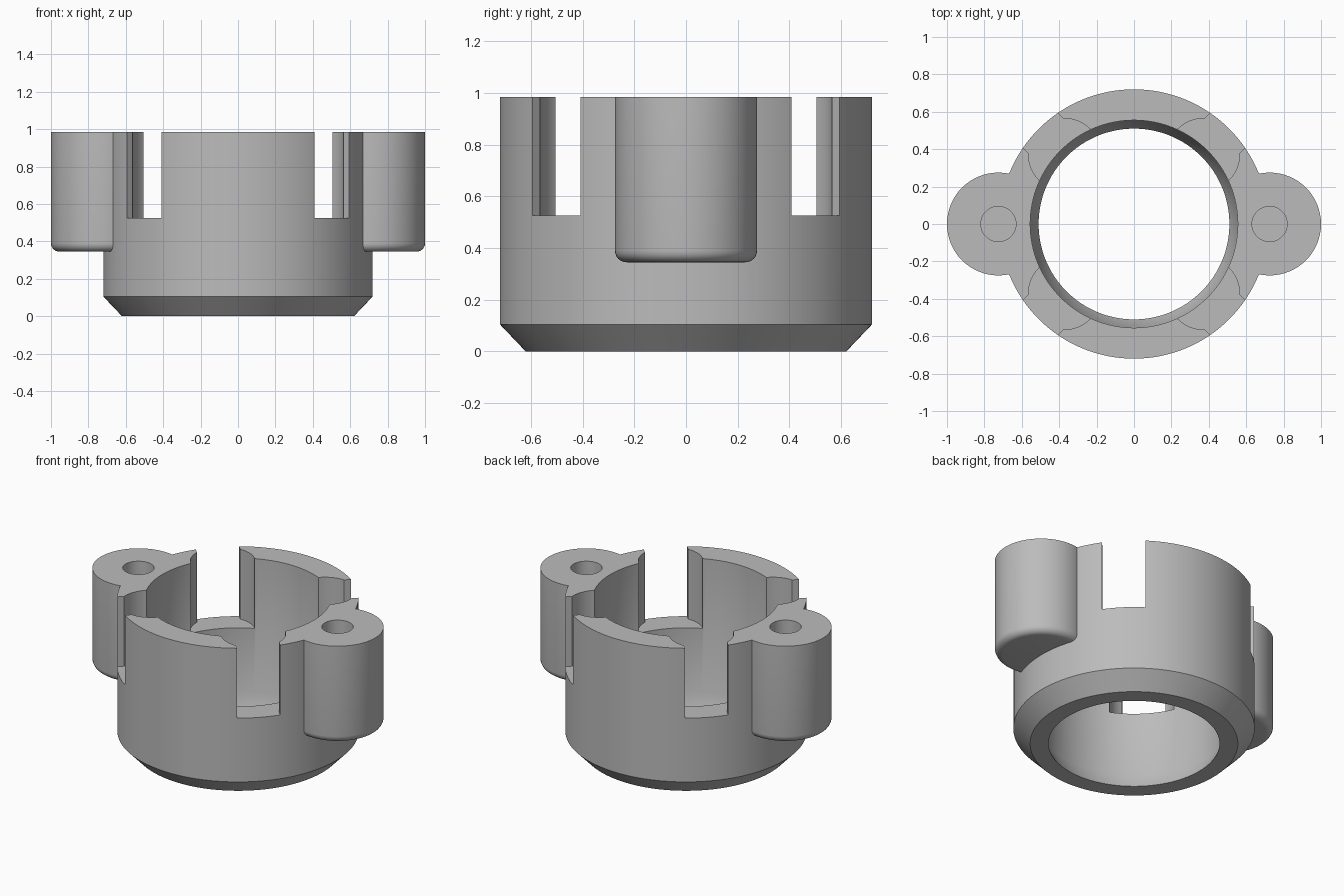
import bpy
import bmesh
import math
from mathutils import Matrix

old = bpy.data.objects.get("Cube")
if old:
    bpy.data.objects.remove(old, do_unlink=True)

TOP = 0.985
ABOVE = 1.2
SLOT_FLOOR = 0.525

grey = bpy.data.materials.new("plain_grey")
grey.use_nodes = True
colour = (0.5, 0.5, 0.5, 1)
grey.diffuse_color = colour
grey.node_tree.nodes["Principled BSDF"].inputs["Base Color"].default_value = colour


def finish(bm, name):
    bmesh.ops.recalc_face_normals(bm, faces=bm.faces)
    mesh = bpy.data.meshes.new(name)
    bm.to_mesh(mesh)
    bm.free()
    mesh.materials.append(grey)
    obj = bpy.data.objects.new(name, mesh)
    bpy.context.collection.objects.link(obj)
    return obj


def lathe(name, profile, centre=(0, 0), segments=64):
    """Solid of revolution from (radius, height) points, capped at both ends."""
    bm = bmesh.new()
    rings = []
    for r, z in profile:
        angles = [2 * math.pi * i / segments for i in range(segments)]
        rings.append([bm.verts.new((centre[0] + r * math.cos(a),
                                    centre[1] + r * math.sin(a), z)) for a in angles])
    for low, high in zip(rings, rings[1:]):
        for i in range(segments):
            j = (i + 1) % segments
            bm.faces.new((low[i], low[j], high[j], high[i]))
    bm.faces.new(rings[0][::-1])
    bm.faces.new(rings[-1])
    return finish(bm, name)


def box(name, length, width, bottom, top, distance, angle):
    """Box lying radially at a distance from the axis."""
    bm = bmesh.new()
    bmesh.ops.create_cube(bm, size=1)
    place = (Matrix.Rotation(angle, 4, 'Z')
             @ Matrix.Translation((distance, 0, (bottom + top) / 2))
             @ Matrix.Diagonal((length, width, top - bottom, 1)))
    bm.transform(place)
    return finish(bm, name)


def combine(target, tool, operation):
    mod = target.modifiers.new(operation.lower(), 'BOOLEAN')
    mod.operation = operation
    mod.solver = 'EXACT'
    mod.object = tool
    bpy.ops.object.select_all(action='DESELECT')
    bpy.context.view_layer.objects.active = target
    target.select_set(True)
    bpy.ops.object.modifier_apply(modifier=mod.name)
    bpy.data.objects.remove(tool, do_unlink=True)


# Round body with a chamfered foot
collar = lathe("mounting_collar", [(0.62, 0), (0.72, 0.105), (0.72, TOP)], segments=128)

# Side bosses with a rounded lower edge
BOSS_X, BOSS_R, BOSS_Z, FILLET = 0.725, 0.275, 0.345, 0.045
steps = [math.pi / 2 * i / 6 for i in range(7)]
boss_profile = [(BOSS_R - FILLET + FILLET * math.sin(a),
                 BOSS_Z + FILLET - FILLET * math.cos(a)) for a in steps]
boss_profile.append((BOSS_R, TOP))
for side in (-1, 1):
    combine(collar, lathe("boss", boss_profile, (side * BOSS_X, 0)), 'UNION')

# Central bore, narrowing at the foot
bore = lathe("bore_cutter", [(0.51, -0.1), (0.51, 0), (0.555, 0.105), (0.555, ABOVE)],
             segments=128)
combine(collar, bore, 'DIFFERENCE')

# Four diagonal slots, each opening into a round pocket on the inside
for quarter in range(4):
    angle = math.pi / 4 + quarter * math.pi / 2
    combine(collar, box("slot_cutter", 0.5, 0.262, SLOT_FLOOR, ABOVE, 0.65, angle),
            'DIFFERENCE')
    centre = (0.525 * math.cos(angle), 0.525 * math.sin(angle))
    pocket = lathe("pocket_cutter", [(0.193, SLOT_FLOOR), (0.193, ABOVE)], centre)
    combine(collar, pocket, 'DIFFERENCE')

# Blind screw holes in the bosses
for side in (-1, 1):
    hole = lathe("hole_cutter", [(0.094, 0.5), (0.094, ABOVE)], (side * BOSS_X, 0), 40)
    combine(collar, hole, 'DIFFERENCE')

bpy.ops.object.select_all(action='DESELECT')
collar.select_set(True)
bpy.context.view_layer.objects.active = collar
bpy.ops.object.shade_smooth_by_angle(angle=math.radians(30))
